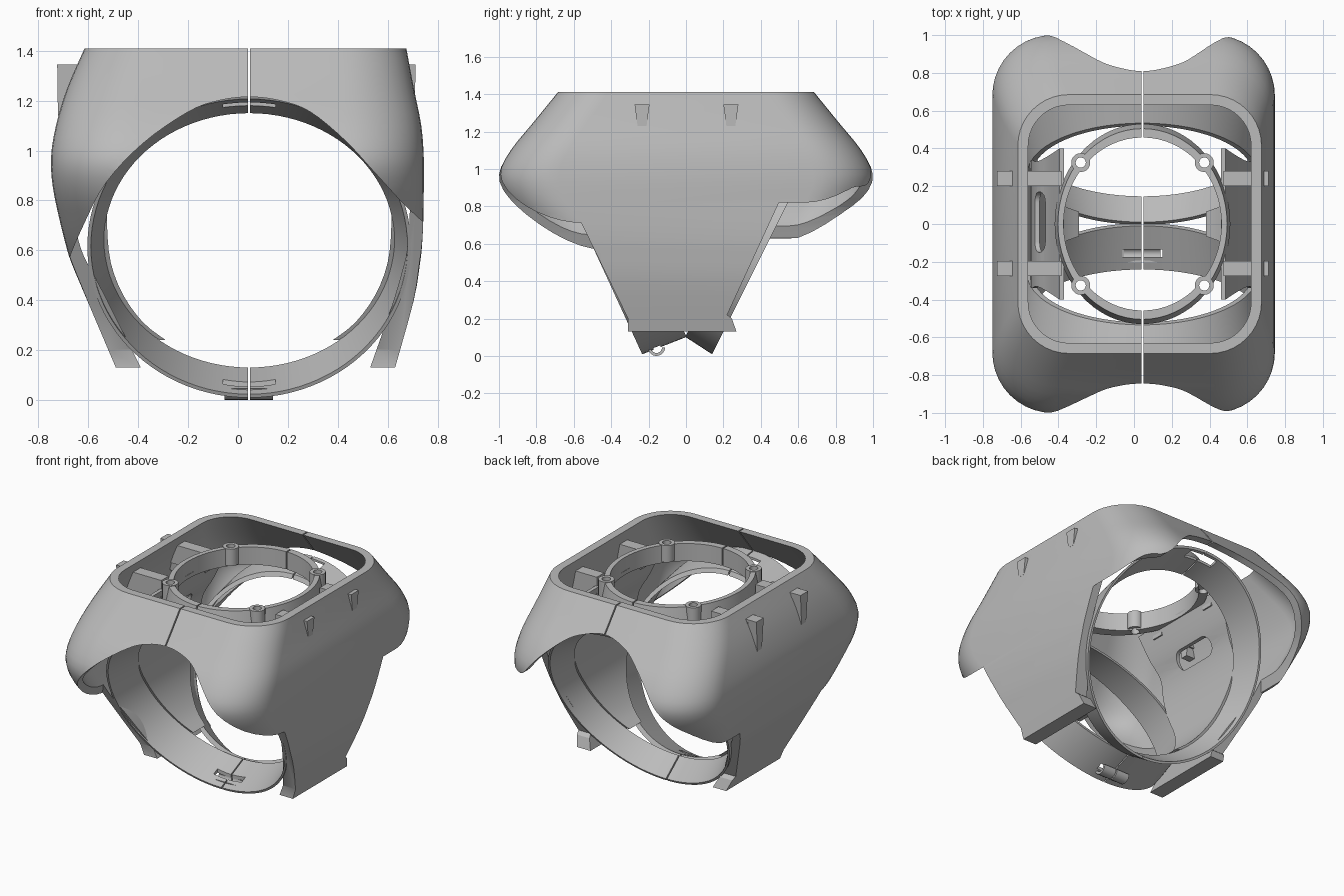
import bpy, bmesh
from math import cos, sin, pi, tau

if "Cube" in bpy.data.objects:
    bpy.data.objects.remove(bpy.data.objects["Cube"], do_unlink=True)

CX = 0.045  # the parting line and the ring share this centre
grey = bpy.data.materials.new("plain grey")
grey.use_nodes = True
grey.diffuse_color = (0.5, 0.5, 0.5, 1)
grey.node_tree.nodes["Principled BSDF"].inputs["Base Color"].default_value = (0.5, 0.5, 0.5, 1)


def loft(name, rings, wrap=False):
    """Skin equal point loops; wrap joins last to first, otherwise cap the ends."""
    bm = bmesh.new()
    loops = [[bm.verts.new(p) for p in ring] for ring in rings]
    pairs = list(zip(loops, loops[1:])) + ([(loops[-1], loops[0])] if wrap else [])
    for a, b in pairs:
        n = len(a)
        for i in range(n):
            j = (i + 1) % n
            bm.faces.new((a[i], a[j], b[j], b[i]))
    if not wrap:
        bm.faces.new(loops[0])
        bm.faces.new(loops[-1])
    bmesh.ops.recalc_face_normals(bm, faces=bm.faces)
    mesh = bpy.data.meshes.new(name)
    bm.to_mesh(mesh)
    bm.free()
    mesh.materials.append(grey)
    obj = bpy.data.objects.new(name, mesh)
    bpy.context.collection.objects.link(obj)
    return obj


def spline(points, steps=4):
    """Smooth curve through tuples of any size."""
    ext = [points[0]] + list(points) + [points[-1]]
    out = []
    for a, b, c, d in zip(ext, ext[1:], ext[2:], ext[3:]):
        for s in range(steps):
            t = s / steps
            out.append(tuple(q + .5 * t * (r - p + t * (2 * p - 5 * q + 4 * r - w + t * (3 * (q - r) + w - p)))
                             for p, q, r, w in zip(a, b, c, d)))
    return out + [tuple(points[-1])]


def rrect(x0, x1, y0, y1, r, z, n=10):
    pts = []
    corners = [(x1 - r, y1 - r), (x0 + r, y1 - r), (x0 + r, y0 + r), (x1 - r, y0 + r)]
    for q, (cx, cy) in enumerate(corners):
        for i in range(n + 1):
            a = (q + i / n) * pi / 2
            pts.append((cx + r * cos(a), cy + r * sin(a), z))
    return pts


def ellipse(rx, ry, z, cx=CX, cy=0, n=64):
    return [(cx + rx * cos(tau * i / n), cy + ry * sin(tau * i / n), z) for i in range(n)]


def block(name, x0, x1, y0, y1, z0, z1):
    rect = [(x0, y0), (x1, y0), (x1, y1), (x0, y1)]
    return loft(name, [[(x, y, z) for x, y in rect] for z in (z0, z1)])


def cut(obj, *cutters):
    """Subtract the cutters, bake the result and delete them."""
    for c in cutters:
        c.hide_render = True
        m = obj.modifiers.new("cut", "BOOLEAN")
        m.operation, m.solver, m.object = "DIFFERENCE", "EXACT", c
    bpy.context.view_layer.update()
    deps = bpy.context.evaluated_depsgraph_get()
    baked = bpy.data.meshes.new_from_object(obj.evaluated_get(deps))
    obj.modifiers.clear()
    obj.data = baked
    for c in cutters:
        bpy.data.objects.remove(c, do_unlink=True)


def split():
    return block("split_cutter", CX - 0.004, CX + 0.004, -1.3, 1.3, -0.2, 1.6)


# Outer shell: height, left and right x, half depth, corner radius, wall
stations = spline([
    (1.41, -.615, .675, .685, .27, .055), (1.25, -.685, .705, .815, .29, .055),
    (1.1, -.73, .735, .937, .31, .055), (.97, -.75, .745, 1.0, .32, .055),
    (.85, -.742, .745, .975, .32, .055), (.72, -.715, .743, .89, .32, .055),
    (.62, -.69, .738, .8, .3, .055), (.55, -.668, .73, .7, .25, .06),
    (.4, -.605, .705, .6, .2, .08), (.13, -.49, .63, .5, .15, .1)], 3)
outer = [rrect(a, b, -d, d, r, z) for z, a, b, d, r, t in stations]
inner = [rrect(a + t, b - t, t - d, d - t, r - t, z) for z, a, b, d, r, t in stations]
shell = loft("outer_shell", outer + inner[::-1], wrap=True)


# Arched openings, leaving a tapered leg on each side
def arch_cutter(y0, y1, left, right, lift):
    top = [(-.53, .87), (-.38, 1.03), (-.2, 1.155), (-.08, 1.2), (CX, 1.215),
           (.17, 1.2), (.29, 1.155), (.43, 1.04), (.55, .91)]
    curve = [(-.68, left), (-.62, left + .14)]
    curve += [(x, z + lift * (1.4 - abs(x - CX) * 2)) for x, z in top]
    curve += [(.66, right + .08), (.745, right)]
    pts = [(-.95, -.1), (-.95, left - .03)] + spline(curve) + [(.95, right - .03), (.95, -.1)]
    arch = loft("arch_cutter", [[(x, y, z) for x, z in pts] for y in (y0, y1)])
    leg = [(-.31, -.2), (-.31, .2), (-.75, 1.1), (-.75, 1.5), (.64, 1.5),
           (.64, 1.13), (.22, .22), (.245, .2), (.27, .13), (.27, -.2)]
    cut(arch, loft("leg_keep", [[(x, y, z) for y, z in leg] for x in (-1.2, 1.2)]))
    return arch


cut(shell, arch_cutter(-1.3, 0, .56, .71, 0), arch_cutter(0, 1.3, .63, .82, .03), split())


# Tilted conical hoops, front and back
def hoop(name, side, mouth, slope):
    def edge(rx, rz, cz, base, k):
        pts = []
        for i in range(96):
            a = tau * i / 96
            z = cz + rz * sin(a)
            pts.append((CX + rx * cos(a), side * (base + k * z), z))
        return pts

    def grow(e, t):
        return (e[0] + t, e[1] + t, e[2])
    wide, narrow = (.635, .592, .615), (.582, .51, .64)
    return loft(name, [edge(*wide, mouth, slope), edge(*narrow, -.055, .5),
                       edge(*grow(narrow, .028), -.055, .5),
                       edge(*grow(wide, .014), mouth, slope)], wrap=True)


front_hoop = hoop("front_hoop", -1, .23, .46)
back_hoop = hoop("back_hoop", 1, .135, .5)
cut(front_hoop, split(),
    block("lower_slot", -.06, .15, -.175, -.135, -.1, .3),
    block("upper_slot", -.06, .15, -.72, -.66, 1.05, 1.4))
cut(back_hoop, split(), block("upper_slot", -.06, .15, .66, .72, 1.05, 1.4))

# Half-round latch under the front hoop
arc = [(r, pi + pi * i / 10) for r, order in ((.046, range(11)), (.03, range(10, -1, -1))) for i in order]
latch = loft("front_latch", [[(x, -.158 + r * cos(a), .046 + r * sin(a)) for r, a in arc]
                             for x in (-.055, .14)])
cut(latch, split())

# Curved side saddles between the hoops: reach, height, half width
profile = spline([(.44, 1.27, .4), (.5, 1.1, .36), (.56, .98, .33), (.59, .85, .34), (.595, .7, .3),
                  (.58, .55, .22), (.53, .42, .155), (.45, .31, .1), (.36, .24, .065)], 3)
for side, name in ((-1, "right_saddle"), (1, "left_saddle")):
    rings = []
    for u, z, w in profile:
        xo, xi = CX + side * u, CX + side * (u - .025)
        rings.append([(xo, w, z), (xo, -w, z), (xi, -w, z), (xi, w, z)])
    saddle = loft(name, rings)
    if side < 0:
        slot = rrect(-.15, .17, .95, 1.07, .058, 0)
        cut(saddle, loft("slot_cutter", [[(x, y, z) for y, z, _ in slot] for x in (-.62, -.38)]))

# Mounting ring with four screw bosses
ring = loft("mounting_ring", [ellipse(.448, .505, 1.36), ellipse(.465, .53, 1.24),
                              ellipse(.418, .458, 1.24), ellipse(.418, .458, 1.36)], wrap=True)
spots = [(CX + sx * .327, sy * .325) for sx in (-1, 1) for sy in (-1, 1)]
holes = [loft("screw_cutter", [ellipse(.027, .027, z, x, y, 20) for z in (1.1, 1.5)]) for x, y in spots]
cut(ring, split(), *holes)
for x, y in spots:
    loft("screw_boss", [ellipse(r, r, z, x, y, 20) for r, z in
                        ((.05, 1.364), (.05, 1.25), (.027, 1.25), (.027, 1.364))], wrap=True)

# Struts to the shell and tapered outer tabs
for y in (-.235, .24):
    block("right_strut", -.66, -.385, y - .04, y + .04, 1.2, 1.33)
    block("left_strut", .475, .675, y - .04, y + .04, 1.2, 1.33)
    for name, x_in, x_out, x_low, z_low in (("right_tab", -.6, -.725, -.722, 1.14),
                                            ("left_tab", .64, .712, .71, 1.23)):
        loft(name, [[(x_in, y - w, z), (x, y - w, z), (x, y + w, z), (x_in, y + w, z)]
                    for x, w, z in ((x_out, .04, 1.345), (x_low, .024, z_low))])

# Smooth curved faces, keep edges crisp
bpy.ops.object.select_all(action="DESELECT")
for obj in bpy.context.collection.objects:
    if obj.type == "MESH":
        obj.select_set(True)
        bpy.context.view_layer.objects.active = obj
bpy.ops.object.shade_smooth_by_angle(angle=.5)
